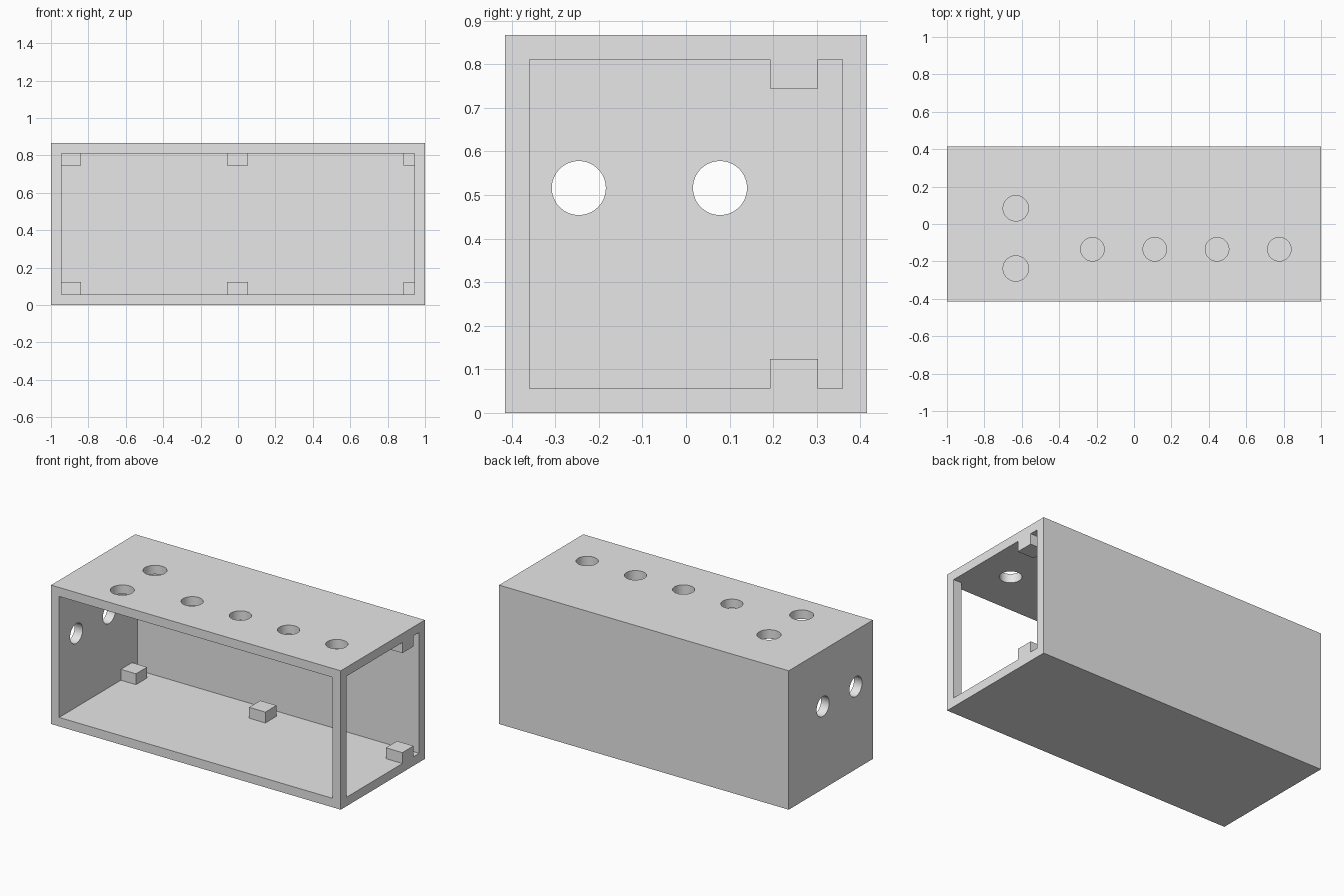
import bpy
from math import pi

cube = bpy.data.objects.get("Cube")
if cube:
    bpy.data.objects.remove(cube, do_unlink=True)

gray = bpy.data.materials.new("light gray")
gray.use_nodes = True
gray.diffuse_color = (0.8, 0.8, 0.8, 1)
gray.node_tree.nodes["Principled BSDF"].inputs["Base Color"].default_value = gray.diffuse_color

X, Y, Z, T = 1.0, 0.415, 0.867, 0.056   # half length, half depth, height, wall


def box(name, x0, x1, y0, y1, z0, z1):
    bpy.ops.mesh.primitive_cube_add(size=1, location=((x0 + x1) / 2, (y0 + y1) / 2, (z0 + z1) / 2))
    ob = bpy.context.object
    ob.name = name
    ob.scale = (x1 - x0, y1 - y0, z1 - z0)
    bpy.ops.object.transform_apply(location=True, rotation=False, scale=True)
    ob.data.materials.append(gray)
    return ob


def drill(name, loc, r, rot=(0, 0, 0)):
    bpy.ops.mesh.primitive_cylinder_add(vertices=64, radius=r, depth=0.2, location=loc, rotation=rot)
    ob = bpy.context.object
    ob.name = name
    ob.data.materials.append(gray)
    return ob


def boolean(target, tool, operation):
    bpy.context.view_layer.objects.active = target
    mod = target.modifiers.new("cut", "BOOLEAN")
    mod.operation, mod.solver, mod.object = operation, "EXACT", tool
    bpy.ops.object.modifier_apply(modifier=mod.name)
    bpy.data.objects.remove(tool, do_unlink=True)


# Hollow enclosure, open at the front and at the +x end
case = box("enclosure", -X, X, -Y, Y, 0, Z)
boolean(case, box("cavity", -X + T, X - T, -Y + T, Y - T, T, Z - T), "DIFFERENCE")
boolean(case, box("front_opening", -X + T, X - T, -Y - T, 0, T, Z - T), "DIFFERENCE")
boolean(case, box("end_opening", 0, X + T, -Y + T, Y - T, T, Z - T), "DIFFERENCE")

# Mounting blocks on the floor and ceiling
for x0, x1 in ((-X + T / 2, -0.84), (-0.058, 0.054), (0.886, X)):
    for z0, z1 in ((T / 2, 0.124), (0.745, Z - T / 2)):
        boolean(case, box("mounting_block", x0, x1, 0.193, 0.303, z0, z1), "UNION")

# Round holes in the top: a pair and a row of four
for y in (-0.238, 0.084):
    boolean(case, drill("top_pair_hole", (-0.632, y, Z), 0.068), "DIFFERENCE")
for i in range(4):
    boolean(case, drill("top_row_hole", (-0.222 + i * 0.333, -0.135, Z), 0.063), "DIFFERENCE")

# Two round holes in the closed end
for y in (-0.246, 0.078):
    boolean(case, drill("end_hole", (-X, y, 0.516), 0.062, (0, pi / 2, 0)), "DIFFERENCE")

bpy.ops.object.select_all(action="DESELECT")
case.select_set(True)
bpy.context.view_layer.objects.active = case
bpy.ops.object.shade_smooth_by_angle(angle=pi / 6)
